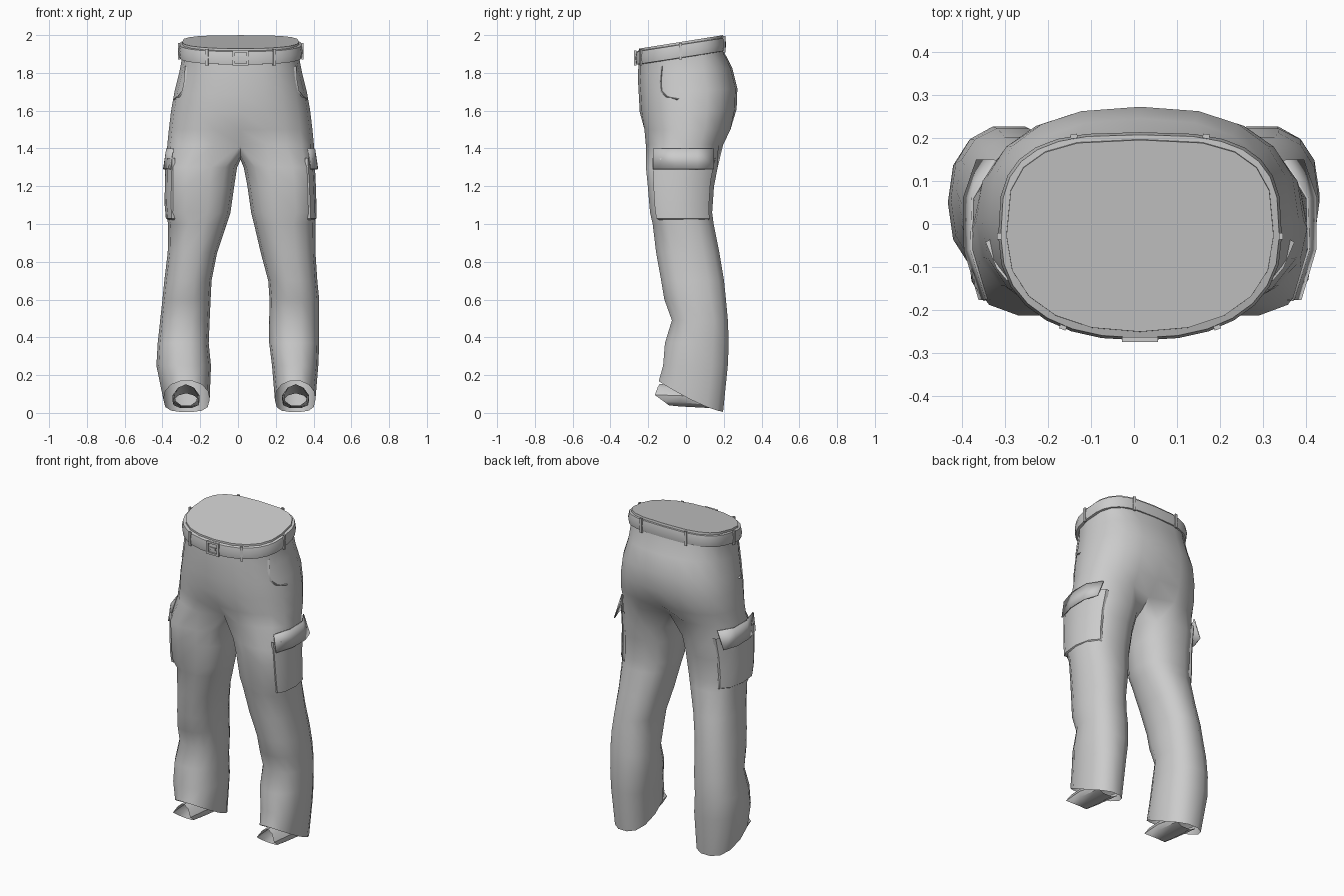
import bpy, bmesh
from math import cos, sin, pi, radians, copysign
from mathutils import Vector, Matrix

if "Cube" in bpy.data.objects:
    bpy.data.objects.remove(bpy.data.objects["Cube"])

XC = 0.014  # the model's slightly off-centre middle


def make(name, verts, faces, solid=0.0):
    me = bpy.data.meshes.new(name)
    me.from_pydata([tuple(v) for v in verts], [], faces)
    bm = bmesh.new()
    bm.from_mesh(me)
    bmesh.ops.recalc_face_normals(bm, faces=bm.faces)
    bm.to_mesh(me)
    bm.free()
    ob = bpy.data.objects.new(name, me)
    bpy.context.collection.objects.link(ob)
    if solid:
        m = ob.modifiers.new("thickness", 'SOLIDIFY')
        m.thickness = solid
        m.offset = 0
    return ob


def grid_faces(rows, cols, closed=False):
    n = cols if closed else cols - 1
    return [(r * cols + c, r * cols + (c + 1) % cols,
             (r + 1) * cols + (c + 1) % cols, (r + 1) * cols + c)
            for r in range(rows - 1) for c in range(n)]


def oval(ang, rx, ry, n=2.35):
    c, s = cos(ang), sin(ang)
    return (rx * copysign(abs(c) ** (2 / n), c), ry * copysign(abs(s) ** (2 / n), s))


def lerp_row(rows, z):
    for a, b in zip(rows, rows[1:]):
        if a[0] >= z >= b[0]:
            t = (a[0] - z) / (a[0] - b[0])
            return [p + (q - p) * t for p, q in zip(a, b)]
    return rows[0] if z > rows[0][0] else rows[-1]


# hips: height, half width, front y, back y, tilt
HIPS = [(1.965, .31, -.25, .195, .16), (1.87, .312, -.252, .205, .15),
        (1.80, .325, -.255, .245, .10), (1.70, .35, -.25, .272, .06),
        (1.60, .368, -.245, .268, .03), (1.50, .38, -.23, .245, 0),
        (1.42, .388, -.222, .205, 0)]
# legs: height, front y, back y, left inner/outer x, right inner/outer x
LEGS = [(1.42, -.222, .205, .01, -.38, .02, .40), (1.30, -.215, .172, -.005, -.385, .03, .405),
        (1.20, -.205, .152, -.02, -.383, .05, .408), (1.06, -.193, .142, -.04, -.382, .07, .41),
        (1.00, -.18, .15, -.06, -.37, .085, .41), (.85, -.162, .18, -.11, -.372, .12, .41),
        (.70, -.135, .205, -.14, -.39, .16, .42), (.60, -.118, .215, -.145, -.40, .167, .43),
        (.49, -.078, .225, -.15, -.412, .165, .43), (.37, -.115, .23, -.155, -.425, .165, .43),
        (.25, -.125, .225, -.143, -.432, .18, .425), (.10, -.148, .20, -.15, -.395, .195, .41)]


def hip_pt(row, ang, off=0.0):
    z, a, f, b, tilt = row
    back_n = 3.1 if z > 1.84 else 2.5  # squarer at the back of the waist
    x, y = oval(ang, a + off, (b - f) / 2 + off, back_n if sin(ang) > 0 else 2.3)
    y += (f + b) / 2
    return Vector((XC + x, y, z + tilt * (y + .02)))


def leg_pt(row, side, ang, off=0.0):
    z, f, b = row[:3]
    xi, xo = row[5:7] if side > 0 else row[3:5]
    # the pocket makes the outer front corner of the thigh squarer
    n = 3.2 if 1.02 < z < 1.41 and sin(ang) < 0 < cos(ang) else 2.35
    x, y = oval(ang, abs(xo - xi) / 2 + off, (b - f) / 2 + off, n)
    return Vector(((xi + xo) / 2 + side * x, y + (f + b) / 2, z))


# trousers: hip rings of 20 points that split into two 14-point legs
verts, faces = [], []
for row in HIPS:
    for i in range(20):
        p = hip_pt(row, -pi / 2 + i * pi / 10)
        if i in (0, 10):
            if row[0] == 1.42:
                p.y *= .72
            elif row[0] == 1.50:
                p.y *= .92
        verts.append(p)
faces += grid_faces(len(HIPS), 20, True)
faces.append(tuple(range(20)))
base = (len(HIPS) - 1) * 20
crotch = len(verts)
verts += [Vector((XC, .09, 1.365)), Vector((XC, 0, 1.34)), Vector((XC, -.09, 1.36))]
for side in (1, -1):
    prev = [base + (side * i) % 20 for i in range(11)] + [crotch, crotch + 1, crotch + 2]
    for row in LEGS[1:]:
        ring = []
        for i in range(14):
            p = leg_pt(row, side, (i - 5) * 2 * pi / 14)
            if row is LEGS[-1]:  # slanted hem, high over the foot
                p.z = .005 + .165 * (max(0, .2 - p.y) / .348) ** 1.35
            ring.append(len(verts))
            verts.append(p)
        faces += [(prev[i], prev[(i + 1) % 14], ring[(i + 1) % 14], ring[i]) for i in range(14)]
        prev = ring
make("trousers", verts, faces)

# belt
BELT = (1.916, .311, -.252, .195, .155)


def belt_pt(ang, off, dz):
    return hip_pt(BELT, ang, off) + Vector((0, 0, dz))


prof = [(-.005, .037), (.012, .034), (.018, 0), (.013, -.034), (-.005, -.037)]
verts = [belt_pt(-pi / 2 + k * pi / 14, o, dz) for o, dz in prof for k in range(28)]
make("belt", verts, grid_faces(5, 28, True))


def block(name, centre, size, turn=0.0):
    bm = bmesh.new()
    bmesh.ops.create_cube(bm, size=1)
    bmesh.ops.transform(bm, verts=bm.verts, matrix=Matrix.Translation(centre)
                        @ Matrix.Rotation(turn, 4, 'Z') @ Matrix.Diagonal((*size, 1)))
    me = bpy.data.meshes.new(name)
    bm.to_mesh(me)
    bm.free()
    bpy.context.collection.objects.link(bpy.data.objects.new(name, me))


# belt loops
for k, deg in enumerate((-120, -60, 0, 72, 108, 180)):
    a = radians(deg)
    t = belt_pt(a + .03, 0, 0) - belt_pt(a - .03, 0, 0)
    turn = Vector((1, 0)).angle_signed(Vector((t.x, t.y)))
    block(f"belt_loop_{k + 1}", belt_pt(a, .016, 0), (.016, .01, .088), -turn)

# buckle frame
for name, dx, dz, w, h in (("top", 0, .034, .08, .012), ("bottom", 0, -.034, .08, .012),
                           ("left", -.036, 0, .012, .08), ("right", .036, 0, .012, .08),
                           ("pin", 0, 0, .04, .014)):
    block("buckle_" + name, Vector((XC + dx, -.268, 1.879 + dz)), (w, .012, h))

for side, label in ((1, "right"), (-1, "left")):
    # cargo pocket panel, lying close on the thigh
    angs = [radians(d) for d in (-48, -44, -25, 0, 30, 54, 60)]
    verts = []
    for z, lift in ((1.35, .002), (1.22, .004), (1.10, .006), (1.03, .006), (1.015, -.012)):
        for k, a in enumerate(angs):
            verts.append(leg_pt(lerp_row(LEGS, z), side, a, -.008 if k in (0, 6) else lift))
    make(label + "_cargo_pocket", verts, grid_faces(5, 7))

    # flared pocket flap
    ys = (-.175, -.06, .06, .148)
    top = (.356, .391, .388, .335)
    low = (.372, .406, .408, .378)
    verts = [(XC + side * x, y, z) for xs, z in ((top, 1.40), (low, 1.29))
             for x, y in zip(xs, ys)]
    make(label + "_pocket_flap", verts, grid_faces(2, 4), .006)

    # hip pocket opening: a narrow lip following the hip
    verts = []
    for y, z in ((-.135, 1.83), (-.142, 1.75), (-.138, 1.70), (-.11, 1.67), (-.05, 1.655)):
        _, a, f, b, _ = lerp_row(HIPS, z)
        u = abs((y - (f + b) / 2) / ((b - f) / 2))
        x = a * (1 - u ** 2.3) ** (1 / 2.3)
        verts += [(XC + side * (x - .008), y, z),
                  (XC + side * (x + .006), y + .008, z + .005),
                  (XC + side * (x - .008), y + .016, z + .010)]
    make(label + "_hip_pocket_lip", verts, grid_faces(5, 3))

    # shoe: tube with an open, slanted toe
    cx = .305 if side > 0 else -.275
    half = [(.025, .04, -.09), (.055, .062, -.12), (.06, .095, -.165), (.035, .135, -.15)]
    ring = half + [(0, .152, -.14)] + [(-x, z, y) for x, z, y in reversed(half)]
    verts = [(cx + x, y, z) for x, z, y in ring]
    verts += [(cx + x * 1.2, -.03, z * 1.05 - .008) for x, z, y in ring]
    verts += [(cx + x * 1.2, .13, .022 + (z - .035) * .7) for x, z, y in ring]
    make(label + "_shoe", verts, grid_faces(3, 9, True))

# shading
for ob in bpy.context.collection.objects:
    ob.select_set(True)
    bpy.context.view_layer.objects.active = ob
bpy.ops.object.shade_smooth_by_angle(angle=radians(45))
